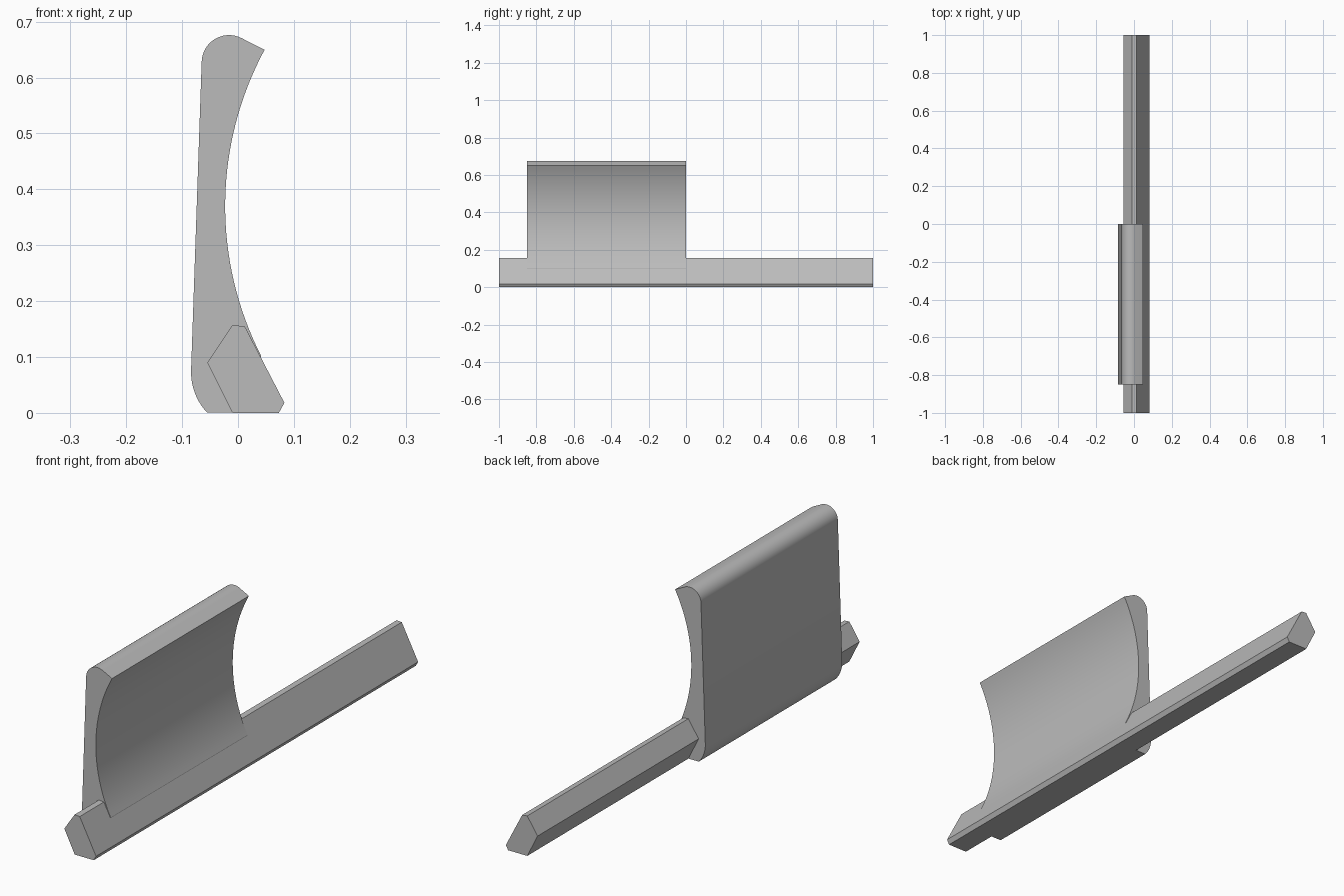
import bpy
import bmesh
from math import sin, cos, radians

cube = bpy.data.objects.get("Cube")
if cube:
    bpy.data.objects.remove(cube, do_unlink=True)

GREY = (0.5, 0.5, 0.5, 1.0)
grey = bpy.data.materials.new("plain grey")
grey.use_nodes = True
grey.diffuse_color = GREY
grey.node_tree.nodes["Principled BSDF"].inputs["Base Color"].default_value = GREY


def arc(cx, cz, radius, start, end, steps):
    """Points along a circular arc, angles in degrees."""
    angles = [radians(start + (end - start) * i / steps) for i in range(steps + 1)]
    return [(cx + radius * cos(a), cz + radius * sin(a)) for a in angles]


def extrude_profile(name, profile, y_front, y_back):
    """Solid made by sweeping an x-z profile along y."""
    bm = bmesh.new()
    face = bm.faces.new([bm.verts.new((x, y_front, z)) for x, z in profile])
    swept = bmesh.ops.extrude_face_region(bm, geom=[face], use_keep_orig=True)
    moved = [v for v in swept["geom"] if isinstance(v, bmesh.types.BMVert)]
    bmesh.ops.translate(bm, verts=moved, vec=(0, y_back - y_front, 0))
    bmesh.ops.recalc_face_normals(bm, faces=bm.faces)
    mesh = bpy.data.meshes.new(name)
    bm.to_mesh(mesh)
    bm.free()
    mesh.materials.append(grey)
    obj = bpy.data.objects.new(name, mesh)
    bpy.context.collection.objects.link(obj)
    bpy.ops.object.select_all(action="DESELECT")
    obj.select_set(True)
    bpy.context.view_layer.objects.active = obj
    bpy.ops.object.shade_smooth_by_angle(angle=radians(15))
    return obj


# Long six-sided bar
extrude_profile("base_bar", [(-0.01, 0), (0.073, 0), (0.083, 0.018), (0.012, 0.155),
                             (-0.01, 0.157), (-0.055, 0.09)], -1, 1)

# Upright plate: rounded foot, leaning back, rounded top, hollowed face
plate = arc(0.022, 0.073, 0.106, 223, 178, 10)
plate += arc(-0.016, 0.627, 0.049, 178, 64, 18)
plate += arc(0.567, 0.37, 0.59, 151.7, 207, 32)
plate += [(0.03, 0.0)]
extrude_profile("curved_plate", plate, -0.85, 0)
